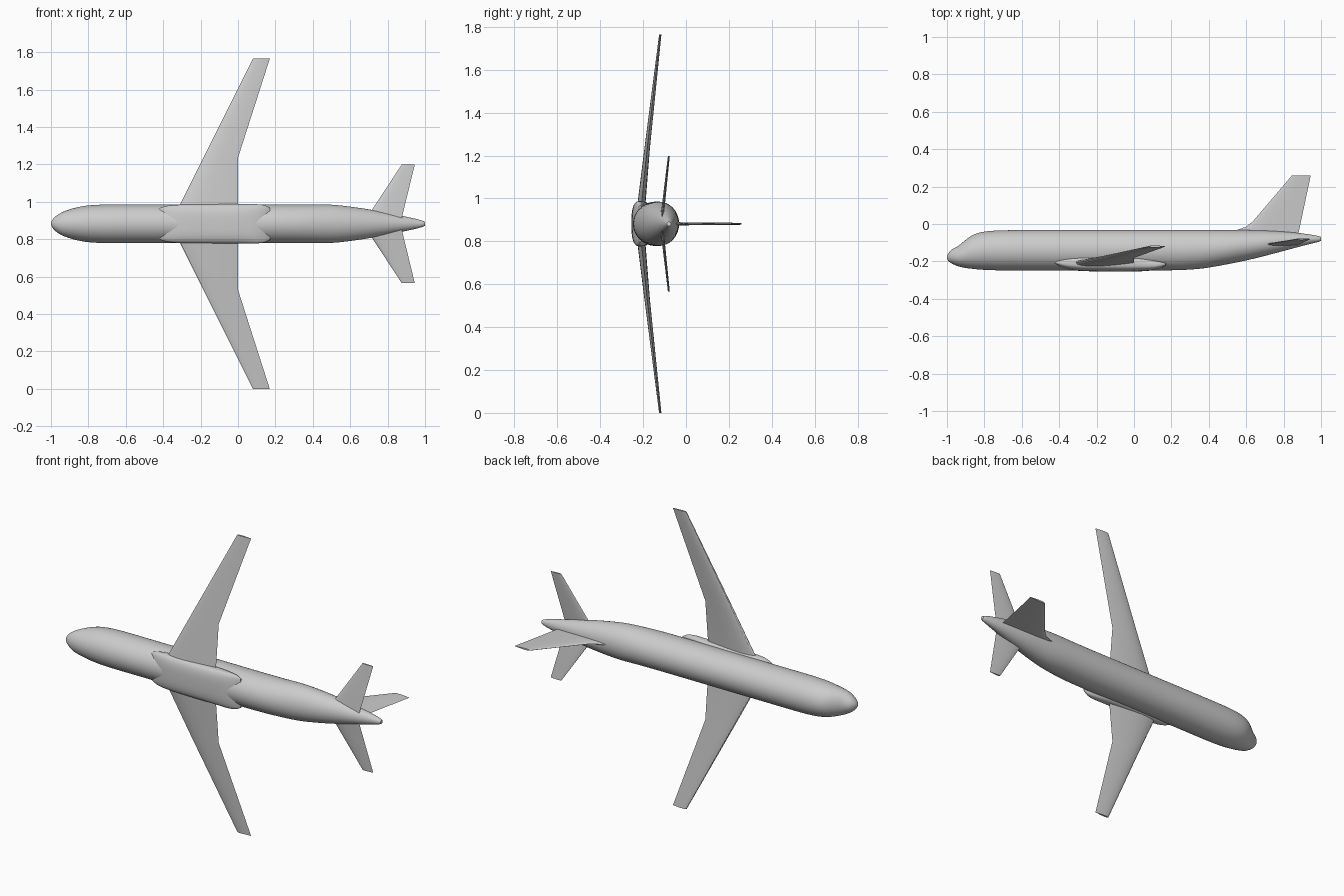
import bpy, bmesh, math
from mathutils import Vector

if "Cube" in bpy.data.objects:
    bpy.data.objects.remove(bpy.data.objects["Cube"])

MID = 0.882  # height of the aircraft's centreline, as it lies on its side

grey = bpy.data.materials.new("light_grey")
grey.use_nodes = True
grey.diffuse_color = (0.6, 0.6, 0.6, 1)
grey.node_tree.nodes["Principled BSDF"].inputs["Base Color"].default_value = (0.6, 0.6, 0.6, 1)


def loft(name, rings, angle=40):
    """Skin a list of equal-length point rings and cap both ends."""
    bm = bmesh.new()
    rows = [[bm.verts.new(p) for p in ring] for ring in rings]
    n = len(rows[0])
    for a, b in zip(rows, rows[1:]):
        for i in range(n):
            j = (i + 1) % n
            bm.faces.new((a[i], a[j], b[j], b[i]))
    bm.faces.new(rows[0])
    bm.faces.new(rows[-1])
    bmesh.ops.recalc_face_normals(bm, faces=bm.faces)
    mesh = bpy.data.meshes.new(name)
    bm.to_mesh(mesh)
    bm.free()
    mesh.materials.append(grey)
    obj = bpy.data.objects.new(name, mesh)
    bpy.context.collection.objects.link(obj)
    bpy.ops.object.select_all(action='DESELECT')
    obj.select_set(True)
    bpy.context.view_layer.objects.active = obj
    bpy.ops.object.shade_smooth_by_angle(angle=math.radians(angle))
    return obj


def smooth(stations, steps=4):
    """Catmull-Rom interpolation through the stations."""
    pts = [Vector(s) for s in stations]
    pts = [pts[0]] + pts + [pts[-1]]
    out = []
    for a, b, c, d in zip(pts, pts[1:], pts[2:], pts[3:]):
        for k in range(steps):
            t = k / steps
            out.append(b + (c - a) * t / 2 + (a * 2 - b * 5 + c * 4 - d) * t * t / 2
                       + (b * 3 - a - c * 3 + d) * t ** 3 / 2)
    return out + [pts[-1]]


def body(name, stations, power=2, sides=48):
    """Loft along x from (x, top, bottom, half width) stations."""
    rings = []
    for x, top, bottom, half in smooth(stations):
        ring = []
        for i in range(sides):
            a = math.tau * i / sides
            c, s = (math.copysign(abs(f(a)) ** (2 / power), f(a)) for f in (math.cos, math.sin))
            ring.append((x, (top + bottom) / 2 + s * (top - bottom) / 2, MID + c * half))
        rings.append(ring)
    return loft(name, rings)


def airfoil(lead, trail, thick, n=10):
    """Closed section as (x, offset) pairs: upper side back, lower side forward."""
    def half(t):
        return thick * 2.6 * (0.2969 * t ** 0.5 - 0.126 * t - 0.3516 * t * t
                              + 0.2843 * t ** 3 - 0.1036 * t ** 4) * 1.9
    ts = [(1 - math.cos(math.pi * i / n)) / 2 for i in range(n + 1)]
    chord = trail - lead
    upper = [(lead + chord * t, half(t)) for t in ts]
    lower = [(lead + chord * t, -half(t)) for t in ts[-2:0:-1]]
    return upper + lower


def panel(name, side, stations):
    """Wing-like surface from (span, height, lead, trail, thickness) stations."""
    return loft(name, [[(x, y + off, MID + side * span) for x, off in airfoil(le, te, th)]
                       for span, y, le, te, th in stations], 30)


# Fuselage
body("fuselage", [
    (-1.0, -0.178, -0.184, 0.003), (-0.993, -0.158, -0.197, 0.02),
    (-0.975, -0.137, -0.211, 0.04), (-0.94, -0.117, -0.226, 0.062),
    (-0.9, -0.085, -0.235, 0.077), (-0.86, -0.058, -0.24, 0.088),
    (-0.8, -0.041, -0.245, 0.098), (-0.7, -0.034, -0.248, 0.103),
    (-0.5, -0.032, -0.248, 0.103), (-0.2, -0.032, -0.248, 0.103),
    (0.1, -0.032, -0.248, 0.103), (0.25, -0.032, -0.246, 0.103),
    (0.37, -0.032, -0.237, 0.103), (0.5, -0.032, -0.215, 0.102),
    (0.62, -0.033, -0.19, 0.089), (0.74, -0.037, -0.16, 0.07),
    (0.86, -0.046, -0.128, 0.046), (0.94, -0.056, -0.107, 0.029),
    (0.985, -0.064, -0.096, 0.017), (1.0, -0.07, -0.09, 0.01)])

# Belly fairing around the wing root
body("belly_fairing", [
    (-0.43, -0.195, -0.21, 0.08), (-0.38, -0.18, -0.235, 0.096),
    (-0.3, -0.167, -0.25, 0.103), (-0.15, -0.162, -0.254, 0.105),
    (0.0, -0.168, -0.254, 0.105), (0.09, -0.185, -0.249, 0.105),
    (0.14, -0.197, -0.237, 0.1), (0.17, -0.207, -0.222, 0.086)], power=3)

# Wings and tailplanes, mirrored across the centreline
for label, side in (("left", -1), ("right", 1)):
    panel(label + "_wing", side, [
        (0.0, -0.215, -0.36, 0.0, 0.042), (0.1, -0.207, -0.312, 0.0, 0.038),
        (0.353, -0.181, -0.185, 0.0, 0.026), (0.883, -0.12, 0.08, 0.17, 0.011)])
    panel(label + "_tailplane", side, [
        (0.0, -0.115, 0.667, 0.868, 0.016), (0.316, -0.08, 0.875, 0.945, 0.009)])

# Upright fin with a swept fillet at its foot
fin = [(-0.09, 0.53, 0.872, 0.016), (-0.032, 0.55, 0.883, 0.015), (-0.015, 0.598, 0.887, 0.014),
       (0.01, 0.632, 0.892, 0.014), (0.26, 0.845, 0.945, 0.009)]
loft("tail_fin", [[(x, y, MID + off) for x, off in airfoil(le, te, th)]
                  for y, le, te, th in fin], 30)
